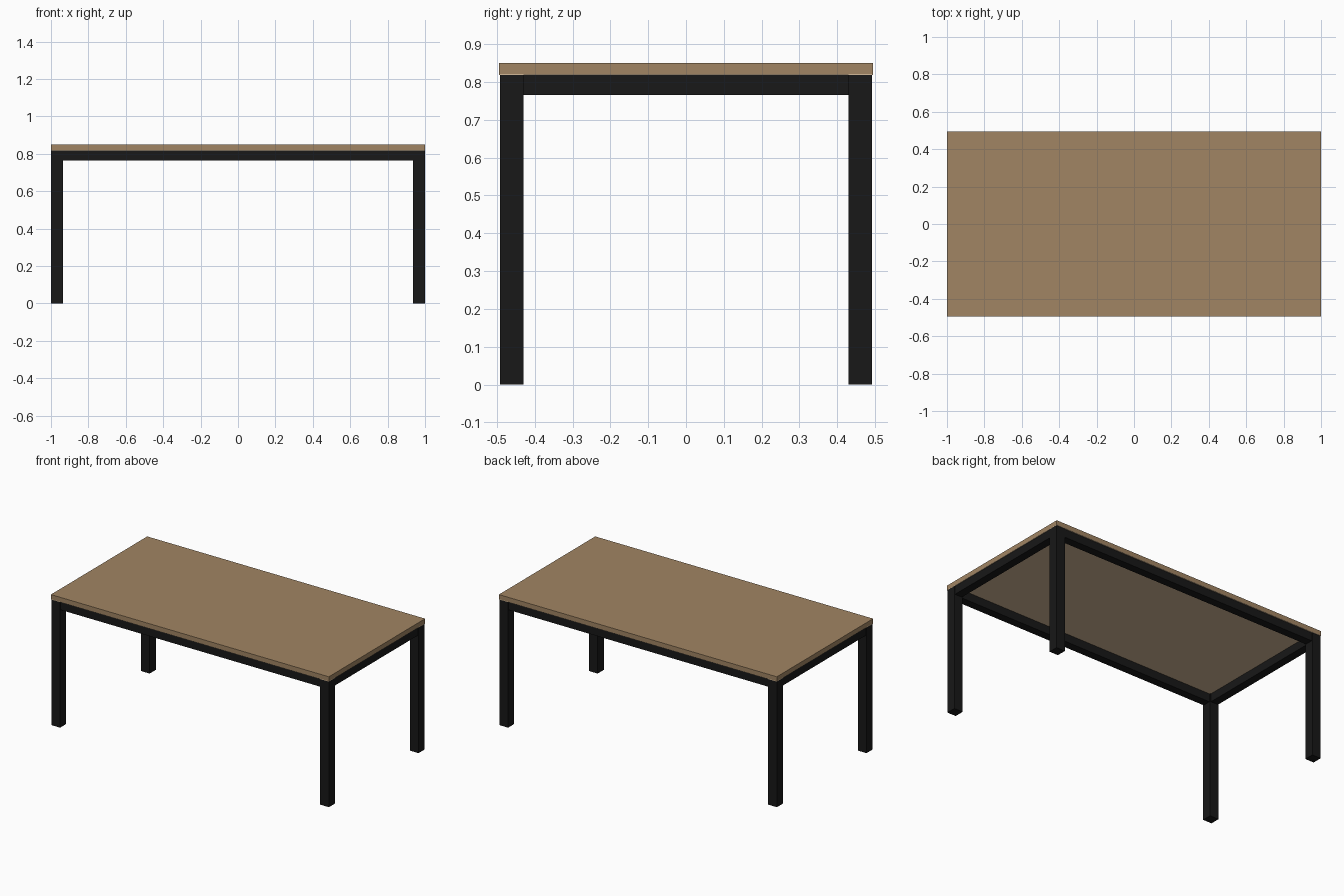
import bpy

if "Cube" in bpy.data.objects:
    bpy.data.objects.remove(bpy.data.objects["Cube"])

HX, HY = 1.0, 0.495          # half size of the table top
LX, LY = 0.999, 0.492        # half size of the frame
LEG, RAIL = 0.063, 0.053     # square tube sizes
FRAME_TOP, TOP_LOW, TOP_HIGH = 0.818, 0.821, 0.85
INSET = 0.004                # rails sit just behind the leg faces


def material(name, rgb):
    m = bpy.data.materials.new(name)
    m.diffuse_color = (*rgb, 1.0)
    m.use_nodes = True
    m.node_tree.nodes["Principled BSDF"].inputs["Base Color"].default_value = m.diffuse_color
    return m


wood = material("brown_wood", (0.358, 0.234, 0.125))
pale = material("pale_underside", (0.65, 0.48, 0.31))
metal = material("black_metal", (0.009, 0.009, 0.009))


def box(name, lo, hi, mat):
    bpy.ops.mesh.primitive_cube_add(
        size=1, location=[(a + b) / 2 for a, b in zip(lo, hi)])
    ob = bpy.context.object
    ob.name = name
    ob.scale = [b - a for a, b in zip(lo, hi)]
    bpy.ops.object.transform_apply(location=False, rotation=False, scale=True)
    ob.data.materials.append(mat)
    return ob


# Table top with a thin pale backing sheet below it
box("table_top", (-HX, -HY, TOP_LOW), (HX, HY, TOP_HIGH), wood)
box("top_backing", (-HX, -HY, FRAME_TOP), (HX, HY, TOP_LOW), pale)

# Four legs at the corners
for sx, side in ((-1, "left"), (1, "right")):
    for sy, end in ((-1, "front"), (1, "back")):
        cx, cy, h = sx * (LX - LEG / 2), sy * (LY - LEG / 2), LEG / 2
        box(f"{end}_{side}_leg", (cx - h, cy - h, 0),
            (cx + h, cy + h, FRAME_TOP), metal)

# Long and short rails between the legs
low, r = FRAME_TOP - RAIL, RAIL / 2
for s, end, side in ((-1, "front", "left"), (1, "back", "right")):
    cy = s * (LY - INSET - r)
    box(f"{end}_rail", (-LX + LEG, cy - r, low), (LX - LEG, cy + r, FRAME_TOP), metal)
    cx = s * (LX - INSET - r)
    box(f"{side}_rail", (cx - r, -LY + LEG, low), (cx + r, LY - LEG, FRAME_TOP), metal)
